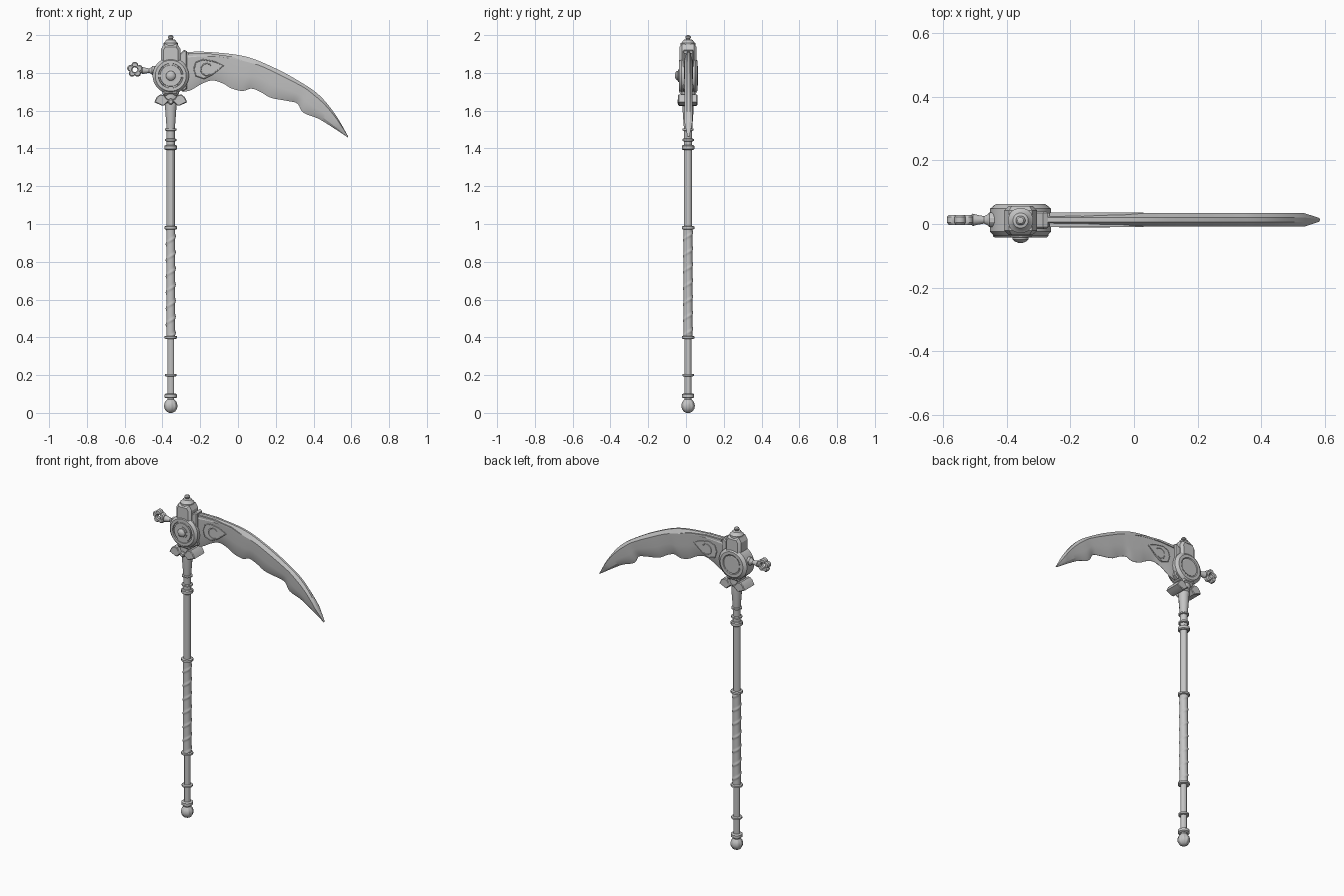
import bpy, bmesh, math
from mathutils import Matrix, Vector

if "Cube" in bpy.data.objects:
    bpy.data.objects.remove(bpy.data.objects["Cube"])

X0, Y0 = -0.356, 0.011          # axis of the pole
mat = bpy.data.materials.new("steel_grey")
mat.diffuse_color = (0.56, 0.56, 0.56, 1)
mat.use_nodes = True
mat.node_tree.nodes["Principled BSDF"].inputs["Base Color"].default_value = mat.diffuse_color
TAU = 2 * math.pi
TO_FRONT = Matrix.Rotation(math.pi / 2, 4, 'X')    # local z -> world -y


def finish(name, bm, matrix=Matrix(), angle=30):
    bmesh.ops.transform(bm, matrix=matrix, verts=bm.verts)
    bmesh.ops.recalc_face_normals(bm, faces=bm.faces)
    me = bpy.data.meshes.new(name)
    bm.to_mesh(me)
    bm.free()
    me.materials.append(mat)
    ob = bpy.data.objects.new(name, me)
    bpy.context.collection.objects.link(ob)
    bpy.context.view_layer.objects.active = ob
    ob.select_set(True)
    bpy.ops.object.shade_smooth_by_angle(angle=math.radians(angle))
    ob.select_set(False)
    return ob


def loft(name, rings, matrix=Matrix(), closed=False, angle=30):
    """Skin a list of equal rings; caps the ends unless closed."""
    bm = bmesh.new()
    vs = [[bm.verts.new(p) for p in r] for r in rings]
    n, m = len(vs[0]), len(vs)
    for i in range(m if closed else m - 1):
        a, b = vs[i], vs[(i + 1) % m]
        for j in range(n):
            k = (j + 1) % n
            bm.faces.new((a[j], a[k], b[k], b[j]))
    if not closed:
        bm.faces.new(vs[0])
        bm.faces.new(vs[-1])
    return finish(name, bm, matrix, angle)


def lathe(name, profile, segs=16, matrix=Matrix.Translation((X0, Y0, 0)), angle=30, wave=None):
    rings = []
    for r, z in profile:
        ring = []
        for j in range(segs):
            a = TAU * (j + 0.5) / segs
            q = r * (wave(a, z) if wave else 1)
            ring.append((q * math.cos(a), q * math.sin(a), z))
        rings.append(ring)
    return loft(name, rings, matrix, angle=angle)


def plate(name, outline, y_front, y_back, bevel=0.0):
    """Extrude an x-z outline through y, with chamfered rims."""
    bm = bmesh.new()
    f = bm.faces.new([bm.verts.new((x, y_front, z)) for x, z in outline])
    ext = bmesh.ops.extrude_face_region(bm, geom=[f])
    bmesh.ops.translate(bm, vec=(0, y_back - y_front, 0),
                        verts=[v for v in ext['geom'] if isinstance(v, bmesh.types.BMVert)])
    if bevel:
        rim = [e for e in bm.edges if abs(e.verts[0].co.y - e.verts[1].co.y) < 1e-6]
        bmesh.ops.bevel(bm, geom=rim, offset=bevel, segments=1, affect='EDGES')
    return finish(name, bm)


def tube(name, pts, r, closed=False, sides=6):
    """Round bar following points lying in an x-z plane."""
    rings, n = [], len(pts)
    for i, p in enumerate(pts):
        a = pts[(i - 1) % n] if closed else pts[max(i - 1, 0)]
        b = pts[(i + 1) % n] if closed else pts[min(i + 1, n - 1)]
        t = (Vector(b) - Vector(a)).normalized()
        s = t.cross(Vector((0, 1, 0)))
        rings.append([Vector(p) + r * (s * math.cos(TAU * j / sides)
                      + Vector((0, 1, 0)) * math.sin(TAU * j / sides)) for j in range(sides)])
    return loft(name, rings, closed=closed)


# --- Pole -----------------------------------------------------------------
lathe("lower_pole", [(.019, .07), (.019, .40)], 12)
lathe("upper_pole", [(.022, .97), (.022, 1.41)], 12)
lathe("pommel", [(.008, .0), (.022, .007), (.032, .022), (.035, .038), (.031, .056), (.020, .070)],
      32, wave=lambda a, z: 1 + .05 * math.cos(8 * a))
for i, (z, r, h) in enumerate([(.09, .033, .024), (.20, .031, .014), (.40, .034, .016), (.98, .034, .018),
                               (1.405, .034, .026), (1.445, .031, .014), (1.50, .030, .013)]):
    lathe(f"pole_band_{i + 1}", [(r - .006, z - h / 2), (r, z - h / 3), (r, z + h / 3), (r - .006, z + h / 2)])


# grip wrapped by one narrow spiral ridge
def wrap(a, z):
    return 1 + .15 * max(0, math.cos(a - TAU * z / .085)) ** 6


lathe("wrapped_grip", [(.0235, .40 + .58 * i / 110) for i in range(111)], 24, wave=wrap)
# flared socket under the head
lathe("socket", [(.022, 1.40), (.022, 1.50), (.023, 1.51), (.030, 1.60), (.031, 1.62), (.031, 1.64),
                 (.040, 1.65), (.040, 1.72)], 12)

# --- Drooping winged collar -----------------------------------------------
wing = [(.004, 1.655), (.022, 1.664), (.034, 1.682), (.056, 1.686), (.074, 1.672), (.087, 1.645),
        (.070, 1.637), (.048, 1.627), (.036, 1.626), (.022, 1.640)]
for s, side in ((-1, "left"), (1, "right")):
    plate(f"collar_wing_{side}", [(X0 + s * x, z) for x, z in wing], -.042, .060, .004)
lathe("collar_stud", [(.016, 0), (.016, .050), (.010, .056)], 12,
      Matrix.Translation((X0, Y0, 1.648)) @ TO_FRONT)

# --- Head -----------------------------------------------------------------
half = [(.040, 1.68), (.050, 1.72), (.052, 1.925), (.036, 1.952)]
plate("head_housing", [(X0 + x, z) for x, z in half] + [(X0 - x, z) for x, z in reversed(half)],
      -.034, .056, .014)
hub = Matrix.Translation((X0, 0, 1.785)) @ TO_FRONT
# round hub: chamfered drum with a recessed groove at the front
lathe("round_hub", [(.055, -.058), (.060, -.062), (.078, -.062), (.096, -.048), (.096, .024), (.082, .038),
                    (.066, .038), (.064, .031), (.058, .031), (.056, .038), (.040, .038)], 32, hub)
lathe("hub_back_disc", [(.053, -.050), (.053, -.061), (.050, -.063)], 32, hub)
lathe("hub_dome", [(.034, .030), (.034, .041), (.026, .042), (.025, .048), (.018, .055), (.007, .059)], 20, hub)
# finial on top
lathe("finial", [(.040, 1.945), (.040, 1.957), (.032, 1.963), (.024, 1.975), (.011, 1.978), (.011, 1.981),
                 (.015, 1.986), (.015, 1.992), (.010, 1.998), (.003, 2.0)], 16)

# --- Side arm with flower ring --------------------------------------------
arm = Matrix.Translation((X0, Y0 + .002, 1.812)) @ Matrix.Rotation(-math.pi / 2, 4, 'Y')
lathe("side_arm", [(.024, .07), (.024, .098), (.017, .104), (.012, .115), (.016, .135), (.020, .150), (.014, .156),
                   (.012, .172)], 12, arm)
flower = []
for i in range(60):
    a = TAU * i / 60
    R = .028 + .014 * abs(math.cos(2.5 * (a - math.pi / 2))) ** .7
    c, s = math.cos(a), math.sin(a)
    flower.append([(-.546 + r * c, Y0 + .002 + y, 1.817 + r * s) for r, y in
                   [(.013, -.010), (.018, -.016), (R - .006, -.016), (R, -.009),
                    (R, .009), (R - .006, .016), (.018, .016), (.013, .010)]])
loft("flower_ring", flower, closed=True)

# --- Blade ----------------------------------------------------------------
plate("blade_mount", [(-.295, 1.70), (-.270, 1.715), (-.270, 1.915), (-.285, 1.922), (-.310, 1.90), (-.310, 1.72)],
      -.016, .040, .006)
spine = [(-.29, 1.910), (-.16, 1.911), (.035, 1.888), (.19, 1.828), (.325, 1.755), (.43, 1.682), (.515, 1.580),
         (.583, 1.464)]
edge = [(-.29, 1.700), (-.25, 1.708), (-.19, 1.743), (-.135, 1.760), (-.08, 1.744), (-.035, 1.718),
        (.025, 1.704), (.07, 1.717), (.12, 1.699), (.175, 1.668), (.27, 1.650), (.315, 1.637), (.345, 1.590),
        (.42, 1.560), (.48, 1.525), (.581, 1.459)]


def sample(pts, n):
    """Smooth, evenly spaced points along a Catmull-Rom path."""
    fine = []
    for i in range(len(pts) - 1):
        p = [Vector(pts[min(max(i + k, 0), len(pts) - 1)]) for k in (-1, 0, 1, 2)]
        for s in range(8):
            t = s / 8
            fine.append(.5 * (2 * p[1] + (p[2] - p[0]) * t + (2 * p[0] - 5 * p[1] + 4 * p[2] - p[3]) * t * t
                              + (3 * p[1] - p[0] - 3 * p[2] + p[3]) * t ** 3))
    fine.append(Vector(pts[-1]))
    d = [0]
    for a, b in zip(fine, fine[1:]):
        d.append(d[-1] + (b - a).length)
    out, k = [], 0
    for i in range(n):
        w = d[-1] * i / (n - 1)
        while k < len(d) - 2 and d[k + 1] < w:
            k += 1
        out.append(fine[k].lerp(fine[k + 1], (w - d[k]) / (d[k + 1] - d[k])))
    return out


N = 70
YB = Y0 + .002
section = [(0, .007), (.14, .021), (.55, .017), (.80, .012), (1, .001)]   # depth fraction, half thickness
rings = []
for i, (a, b) in enumerate(zip(sample(spine, N), sample(edge, N))):
    taper = min(1, .25 + (N - 1 - i) / 8)
    side = [(a.lerp(b, f), h * taper) for f, h in section]
    rings.append([(p.x, YB - h, p.y) for p, h in side] + [(p.x, YB + h, p.y) for p, h in reversed(side)])
loft("blade", rings, angle=20)

# raised leaf emblem and spine strip on both faces
leaf = [(-.077, 1.838), (-.125, 1.860), (-.185, 1.870), (-.222, 1.856), (-.234, 1.820), (-.222, 1.784),
        (-.180, 1.770), (-.135, 1.792)]
curl = [(-.165 + .032 * math.cos(a), 1.818 + .032 * math.sin(a)) for a in (TAU * (.1 + .075 * i) for i in range(11))]
strip = [(-.265, 1.890), (-.265, 1.904), (-.16, 1.904), (-.04, 1.888), (.03, 1.864), (-.05, 1.880), (-.16, 1.893)]
for s, side in ((-1, "front"), (1, "back")):
    plate(f"spine_strip_{side}", strip, YB + s * .010, YB + s * .0225)
    plate(f"leaf_plate_{side}", leaf, YB + s * .010, YB + s * .0215)
    tube(f"leaf_rim_{side}", [(x, YB + s * .021, z) for x, z in leaf], .003, closed=True)
    tube(f"leaf_curl_{side}", [(x, YB + s * .021, z) for x, z in curl], .003)
